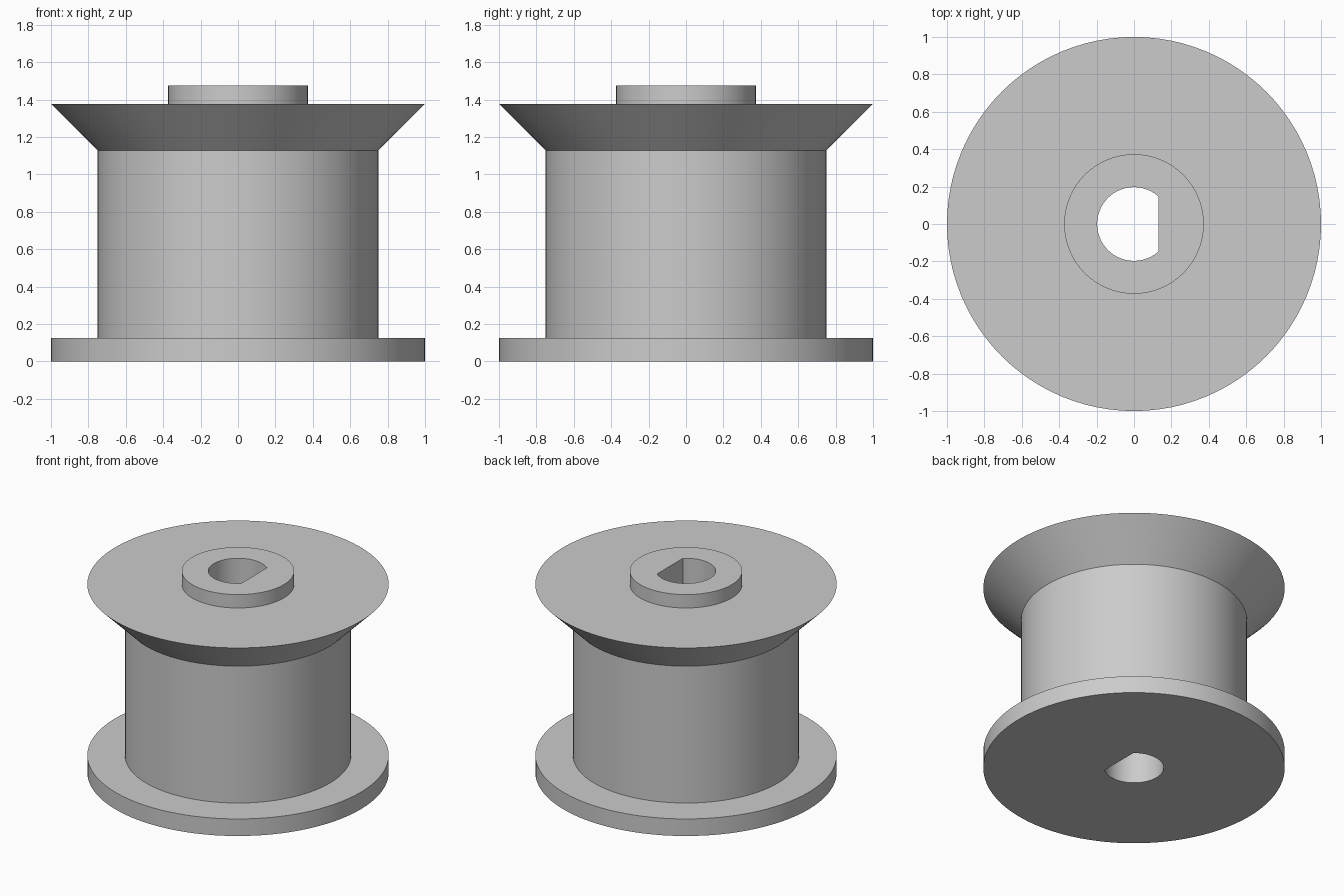
import bpy
import bmesh
from math import cos, sin, pi, radians

if "Cube" in bpy.data.objects:
    bpy.data.objects.remove(bpy.data.objects["Cube"], do_unlink=True)

SEGMENTS = 96
BORE = 0.197
FLAT = BORE * cos(2 * pi / SEGMENTS * 13)  # D-shaped shaft flat on the +x side

# Closed lathe profile (radius, height): bore, bottom flange, drum, cone flange, boss
profile = [
    (BORE, 0), (1, 0), (1, 0.125), (0.75, 0.125), (0.75, 1.127),
    (1, 1.377), (0.373, 1.377), (0.373, 1.475), (BORE, 1.475),
]

grey = bpy.data.materials.new("plain grey")
grey.use_nodes = True
colour = (0.6, 0.6, 0.6, 1)
grey.diffuse_color = colour
grey.node_tree.nodes["Principled BSDF"].inputs["Base Color"].default_value = colour

# Revolve the profile, clamping the bore against its flat
bm = bmesh.new()
rings = []
for radius, z in profile:
    ring = []
    for i in range(SEGMENTS):
        a = 2 * pi * i / SEGMENTS
        x, y = radius * cos(a), radius * sin(a)
        if radius == BORE:
            x = min(x, FLAT)
        ring.append(bm.verts.new((x, y, z)))
    rings.append(ring)
for lower, upper in zip(rings, rings[1:] + rings[:1]):
    for i in range(SEGMENTS):
        j = (i + 1) % SEGMENTS
        bm.faces.new((lower[i], lower[j], upper[j], upper[i]))
bmesh.ops.recalc_face_normals(bm, faces=bm.faces)

mesh = bpy.data.meshes.new("spool")
bm.to_mesh(mesh)
bm.free()
mesh.materials.append(grey)
spool = bpy.data.objects.new("spool", mesh)
bpy.context.collection.objects.link(spool)

# Smooth round walls, crisp rims
bpy.ops.object.select_all(action="DESELECT")
spool.select_set(True)
bpy.context.view_layer.objects.active = spool
bpy.ops.object.shade_smooth_by_angle(angle=radians(25))
